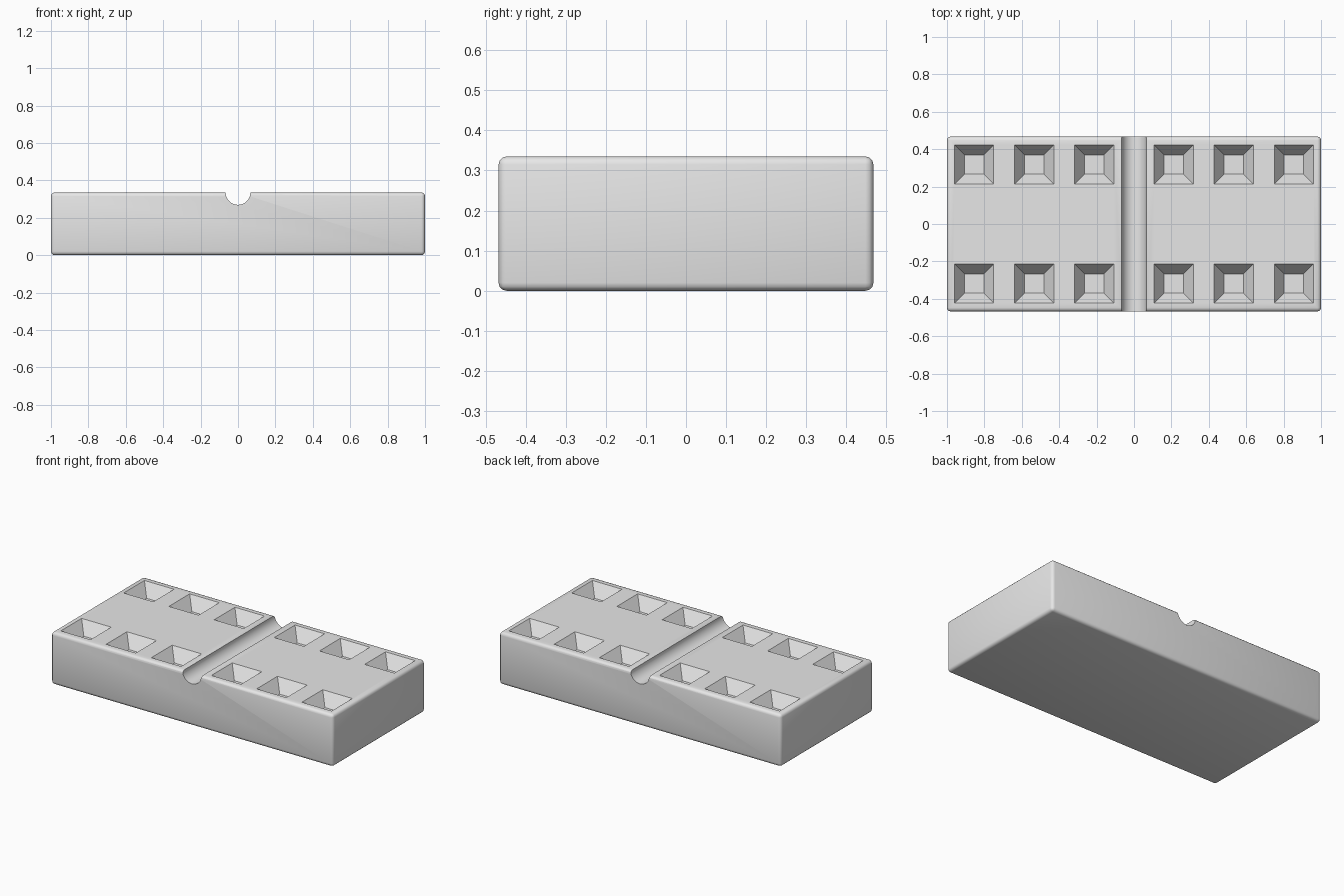
import bpy, bmesh, math

if "Cube" in bpy.data.objects:
    bpy.data.objects.remove(bpy.data.objects["Cube"])

L, W, H = 2.0, 0.935, 0.335
GROOVE_R = 0.066

grey = bpy.data.materials.new("light_grey")
grey.diffuse_color = (0.8, 0.8, 0.8, 1)
grey.use_nodes = True
grey.node_tree.nodes["Principled BSDF"].inputs["Base Color"].default_value = grey.diffuse_color


def make_object(name, bm, hidden=False):
    bmesh.ops.recalc_face_normals(bm, faces=bm.faces)
    mesh = bpy.data.meshes.new(name)
    bm.to_mesh(mesh)
    bm.free()
    mesh.materials.append(grey)
    ob = bpy.data.objects.new(name, mesh)
    bpy.context.collection.objects.link(ob)
    ob.hide_render = hidden
    return ob


def cut(target, cutter):
    mod = target.modifiers.new("cut_" + cutter.name, 'BOOLEAN')
    mod.operation = 'DIFFERENCE'
    mod.solver = 'EXACT'
    mod.object = cutter


# Block with softened edges
bm = bmesh.new()
bmesh.ops.create_cube(bm, size=1)
for v in bm.verts:
    v.co = (v.co.x * L, v.co.y * W, (v.co.z + 0.5) * H)
bmesh.ops.bevel(bm, geom=list(bm.edges), offset=0.02, segments=3,
                profile=0.5, affect='EDGES')
block = make_object("block", bm)

# Half-round groove across the middle, with flared lips
bm = bmesh.new()
pts = [(GROOVE_R * math.cos(a), H + GROOVE_R * math.sin(a))
       for a in (math.pi + math.pi * i / 20 for i in range(21))]
pts = [(-GROOVE_R, H + 0.1)] + pts + [(GROOVE_R, H + 0.1)]
face = bm.faces.new([bm.verts.new((x, -0.6, z)) for x, z in pts])
ext = bmesh.ops.extrude_face_region(bm, geom=[face])
for v in ext["geom"]:
    if isinstance(v, bmesh.types.BMVert):
        v.co.y = 0.6
groove = make_object("groove_cutter", bm, True)

# Twelve tapered square pits
TOP, FLOOR, DEPTH, RISE = 0.105, 0.052, 0.08, 0.02
slope = (TOP - FLOOR) / DEPTH
bm = bmesh.new()
for cx in (-0.855, -0.534, -0.213, 0.213, 0.534, 0.855):
    for cy in (-0.318, 0.318):
        rings = []
        for h, z in ((FLOOR, H - DEPTH), (TOP + slope * RISE, H + RISE)):
            rings.append([bm.verts.new((cx + sx * h, cy + sy * h, z))
                          for sx, sy in ((-1, -1), (1, -1), (1, 1), (-1, 1))])
        low, high = rings
        bm.faces.new(low)
        bm.faces.new(high)
        for i in range(4):
            j = (i + 1) % 4
            bm.faces.new((low[i], low[j], high[j], high[i]))
pits = make_object("pit_cutter", bm, True)

cut(block, groove)
cut(block, pits)

# Apply the cuts and remove the helpers
bpy.context.view_layer.objects.active = block
block.select_set(True)
for mod in list(block.modifiers):
    bpy.ops.object.modifier_apply(modifier=mod.name)
for helper in (groove, pits):
    bpy.data.objects.remove(helper)
bpy.ops.object.shade_smooth_by_angle(angle=math.radians(32))
